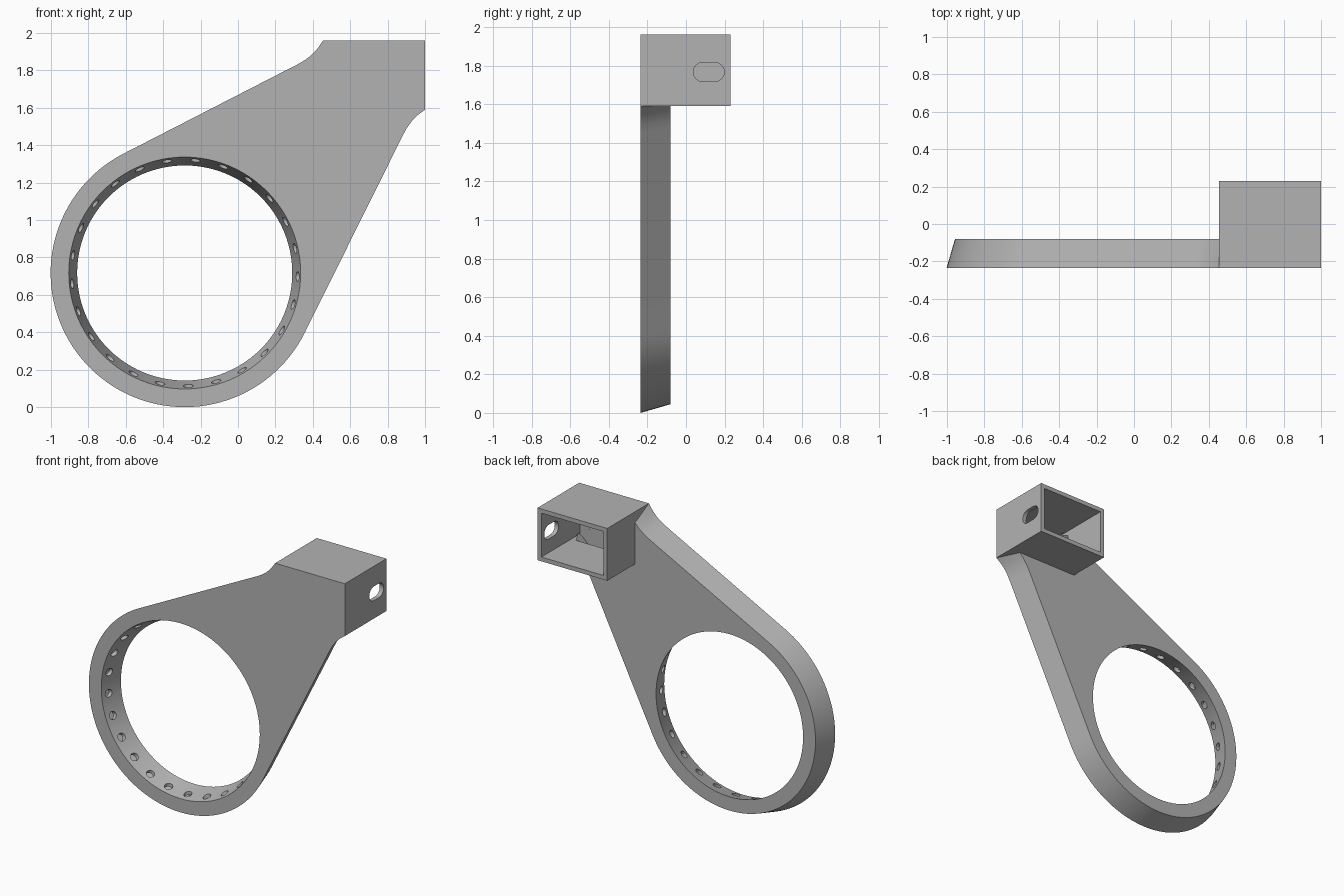
import bpy, bmesh, math
from mathutils import Vector, Matrix

cube = bpy.data.objects.get("Cube")
if cube:
    bpy.data.objects.remove(cube, do_unlink=True)

grey = bpy.data.materials.new("plain grey")
grey.use_nodes = True
colour = (0.45, 0.45, 0.45, 1)
grey.diffuse_color = colour
grey.node_tree.nodes["Principled BSDF"].inputs["Base Color"].default_value = colour

CENTRE = Vector((-0.285, 0.717))
FRONT, BACK = -0.235, -0.08
TAPER = 0.29          # inward lean of every edge per unit of depth
WALL = 0.025


def make(name, bm):
    bmesh.ops.recalc_face_normals(bm, faces=bm.faces)
    mesh = bpy.data.meshes.new(name)
    bm.to_mesh(mesh)
    bm.free()
    mesh.materials.append(grey)
    ob = bpy.data.objects.new(name, mesh)
    bpy.context.collection.objects.link(ob)
    return ob


def loft(name, start, end, place_start, place_end):
    """Solid between two matching 2D loops."""
    bm = bmesh.new()
    a = [bm.verts.new(place_start(p)) for p in start]
    b = [bm.verts.new(place_end(p)) for p in end]
    bm.faces.new(a)
    bm.faces.new(b[::-1])
    n = len(a)
    for i in range(n):
        j = (i + 1) % n
        bm.faces.new((a[j], a[i], b[i], b[j]))
    return make(name, bm)


def depth_loft(name, start, end, y0, y1):
    return loft(name, start, end, lambda p: (p[0], y0, p[1]), lambda p: (p[0], y1, p[1]))


def box(name, lo, hi):
    loop = [(lo[0], lo[2]), (hi[0], lo[2]), (hi[0], hi[2]), (lo[0], hi[2])]
    return depth_loft(name, loop, loop, lo[1], hi[1])


def arc(centre, radius, start, end, steps):
    angles = [math.radians(start + (end - start) * i / steps) for i in range(steps + 1)]
    return [Vector(centre) + radius * Vector((math.cos(t), math.sin(t))) for t in angles]


def inset(points, amount):
    """Move an open counter-clockwise path inward with mitred corners."""
    result = []
    for i, p in enumerate(points):
        sides = []
        for j in (i - 1, i):
            if 0 <= j < len(points) - 1:
                d = (points[j + 1] - points[j]).normalized()
                sides.append(Vector((-d.y, d.x)))
        m = sum(sides, Vector((0, 0))).normalized()
        result.append(p + m * amount / m.dot(sides[0]))
    return result


def boolean(target, tool, operation):
    mod = target.modifiers.new("cut", "BOOLEAN")
    mod.operation, mod.solver, mod.object = operation, "EXACT", tool
    with bpy.context.temp_override(object=target, active_object=target):
        bpy.ops.object.modifier_apply(modifier=mod.name)
    bpy.data.objects.remove(tool, do_unlink=True)


def cone_cutter(name, radius, y0, y1):
    def ring(y):
        return arc(CENTRE, radius - TAPER * (y - FRONT), 0, 360, 96)[:-1]
    return depth_loft(name, ring(y0), ring(y1), y0, y1)


# Outline of the tapered arm: upper fillet, round end, lower fillet
upper = [Vector(p) for p in ((0.455, 1.96), (0.425, 1.917), (0.39, 1.88), (0.36, 1.857), (0.325, 1.836))]
lower = [Vector(p) for p in ((0.88, 1.45), (0.902, 1.491), (0.93, 1.53), (0.963, 1.563), (1.0, 1.59))]
outline = upper + arc(CENTRE, 0.717, 117.3, 333.6, 72) + lower

bracket = depth_loft("ring_bracket", outline, inset(outline, TAPER * (BACK - FRONT)), FRONT, BACK)

# Socket box at the top corner
boolean(bracket, box("socket", (0.455, FRONT, 1.59), (1.0, 0.23, 1.96)), "UNION")

# Hollow duct running round the ring and into the socket
y0, y1 = FRONT + WALL, BACK - WALL
duct = depth_loft("duct", inset(outline, WALL + TAPER * WALL),
                  inset(outline, WALL + TAPER * (y1 - FRONT)), y0, y1)
boolean(duct, cone_cutter("duct_core", 0.62 + WALL, FRONT - 0.1, BACK + 0.1), "DIFFERENCE")
boolean(bracket, duct, "DIFFERENCE")

# Socket interior, open at the back
boolean(bracket, box("socket_space", (0.485, -0.203, 1.62), (0.97, 0.4, 1.93)), "DIFFERENCE")

# Conical ring opening
boolean(bracket, cone_cutter("ring_opening", 0.62, FRONT - 0.1, BACK + 0.1), "DIFFERENCE")

# Rounded slot in the side of the socket
slot = arc((0.148, 1.767), 0.05, -90, 90, 12) + arc((0.088, 1.767), 0.05, 90, 270, 12)
boolean(bracket, loft("slot", slot, slot, lambda p: (0.9, *p), lambda p: (1.1, *p)), "DIFFERENCE")

# Small outlets around the inside of the ring
HOLES = 25
bm = bmesh.new()
for i in range(HOLES):
    t = math.radians(-1.8 + 360 * i / HOLES)
    out = Vector((math.cos(t), 0, math.sin(t)))
    at = Vector((CENTRE.x, -0.18, CENTRE.y)) + out * 0.622
    turn = out.to_track_quat("Z", "Y").to_matrix().to_4x4()
    bmesh.ops.create_cone(bm, cap_ends=True, segments=16, radius1=0.027, radius2=0.027,
                          depth=0.07, matrix=Matrix.Translation(at) @ turn)
boolean(bracket, make("outlets", bm), "DIFFERENCE")

# Smooth curved walls, crisp edges
bpy.ops.object.select_all(action="DESELECT")
bracket.select_set(True)
bpy.context.view_layer.objects.active = bracket
bpy.ops.object.shade_smooth_by_angle(angle=math.radians(25))
